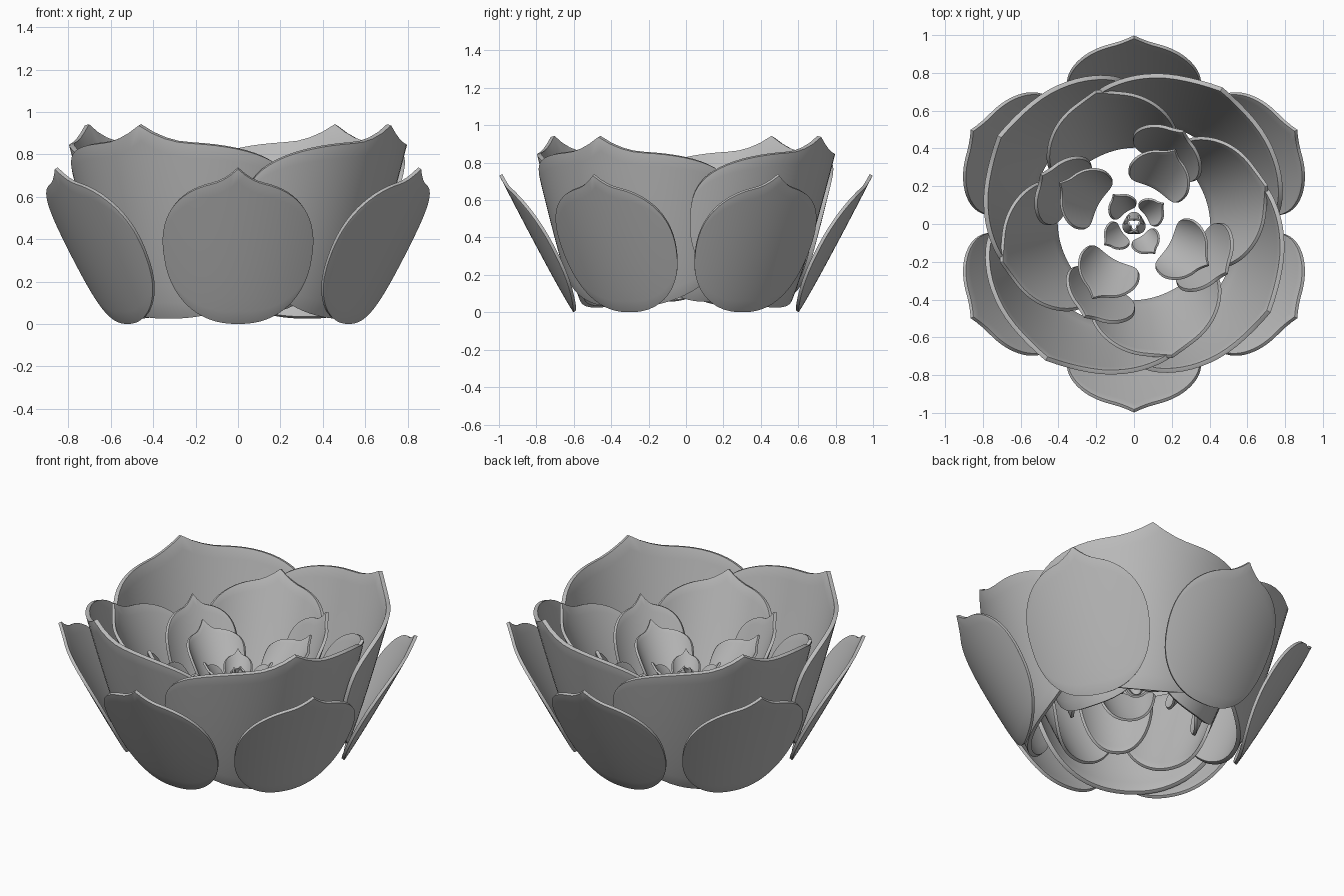
import bpy
import bmesh
from math import sin, cos, pi, radians

if "Cube" in bpy.data.objects:
    bpy.data.objects.remove(bpy.data.objects["Cube"], do_unlink=True)

grey = bpy.data.materials.new("petal_grey")
grey.use_nodes = True
grey.diffuse_color = (0.5, 0.5, 0.5, 1)
grey.node_tree.nodes["Principled BSDF"].inputs["Base Color"].default_value = (0.5, 0.5, 0.5, 1)

COLS, ROWS = 40, 12


def petal(name, angle, base, top, bend_radius, wrap, waist, round_top=2.2,
          peak=0.07, yaw=0, lean=0.95, thick=0.018):
    """One cupped petal. base and top are (radius, height) of its midline;
    wrap is half the bend angle, waist the relative height of the widest part."""
    (rb, zb), (rt, zt) = base, top
    height = zt - zb
    zm = zb + waist * height
    crown = zt - peak - zm
    bm = bmesh.new()
    grid = []
    for i in range(COLS + 1):
        u = sin(pi * (i / COLS - 0.5))
        a = abs(u)
        low = zm - (zm - zb) * max(0, 1 - a ** 2.3) ** (1 / 2.3)
        high = zm + crown * max(0, 1 - a ** round_top) ** (1 / round_top)
        high += peak * max(0, 1 - a / 0.3) ** 2
        column = []
        for j in range(ROWS + 1):
            z = low + (high - low) * j / ROWS
            f = max(0, (z - zb) / height) ** lean
            r = rb + (rt - rb) * f
            bend = bend_radius * (0.7 + 0.3 * f)
            turn = u * radians(wrap)
            across = bend * sin(turn)
            out = r - bend * (1 - cos(turn)) - rt
            # swing about the tip, then turn into place round the flower
            y = radians(yaw)
            out, across = rt + out * cos(y) - across * sin(y), out * sin(y) + across * cos(y)
            t = radians(angle)
            column.append(bm.verts.new((out * cos(t) - across * sin(t),
                                        out * sin(t) + across * cos(t), z)))
        grid.append(column)
    for i in range(COLS):
        for j in range(ROWS):
            bm.faces.new((grid[i][j], grid[i + 1][j], grid[i + 1][j + 1], grid[i][j + 1]))
    bmesh.ops.remove_doubles(bm, verts=bm.verts, dist=0.0002)
    bmesh.ops.recalc_face_normals(bm, faces=bm.faces)
    mesh = bpy.data.meshes.new(name)
    bm.to_mesh(mesh)
    bm.free()
    mesh.materials.append(grey)
    obj = bpy.data.objects.new(name, mesh)
    bpy.context.collection.objects.link(obj)
    shell = obj.modifiers.new("thickness", 'SOLIDIFY')
    shell.thickness = thick
    shell.offset = 0
    rim = obj.modifiers.new("rounded_rim", 'BEVEL')
    rim.width = thick * 0.42
    rim.segments = 3
    rim.limit_method = 'ANGLE'
    rim.angle_limit = radians(50)
    bpy.ops.object.select_all(action='DESELECT')
    bpy.context.view_layer.objects.active = obj
    obj.select_set(True)
    bpy.ops.object.shade_smooth_by_angle(angle=radians(60))


def ring(name, count, first_angle, **shape):
    for i in range(count):
        petal(f"{name}_{i + 1}", first_angle + 360 * i / count, **shape)


# Six shallow leaves leaning outward
ring("outer_petal", 6, -90, base=(0.595, 0.005), top=(0.99, 0.735),
     bend_radius=0.98, wrap=25, waist=0.42, peak=0.06)

# Four broad petals forming the overlapping cup
ring("cup_petal", 4, -33, base=(0.57, 0.03), top=(0.85, 0.94),
     bend_radius=0.72, wrap=64, waist=0.52, round_top=2.8, peak=0.08, yaw=3,
     lean=0.85, thick=0.024)

# Rings of petals getting smaller towards the heart
ring("middle_petal", 4, 16, base=(0.41, 0.06), top=(0.73, 0.78),
     bend_radius=0.44, wrap=63, waist=0.52, round_top=2.4, peak=0.06)
ring("inner_petal", 4, -28, base=(0.35, 0.15), top=(0.555, 0.72),
     bend_radius=0.34, wrap=43, waist=0.52, round_top=2.4, peak=0.06, yaw=-7)
ring("heart_petal", 4, -29, base=(0.22, 0.29), top=(0.45, 0.605),
     bend_radius=0.2, wrap=68, waist=0.58, round_top=2.8, peak=0.05, thick=0.014)
ring("small_petal", 4, 35, base=(0.08, 0.36), top=(0.19, 0.53),
     bend_radius=0.1, wrap=62, waist=0.5, peak=0.03, thick=0.012)

# Closed bud in the centre
ring("bud_petal", 3, 90, base=(0.06, 0.36), top=(0.02, 0.5),
     bend_radius=0.06, wrap=75, waist=0.5, peak=0.02, thick=0.01)
